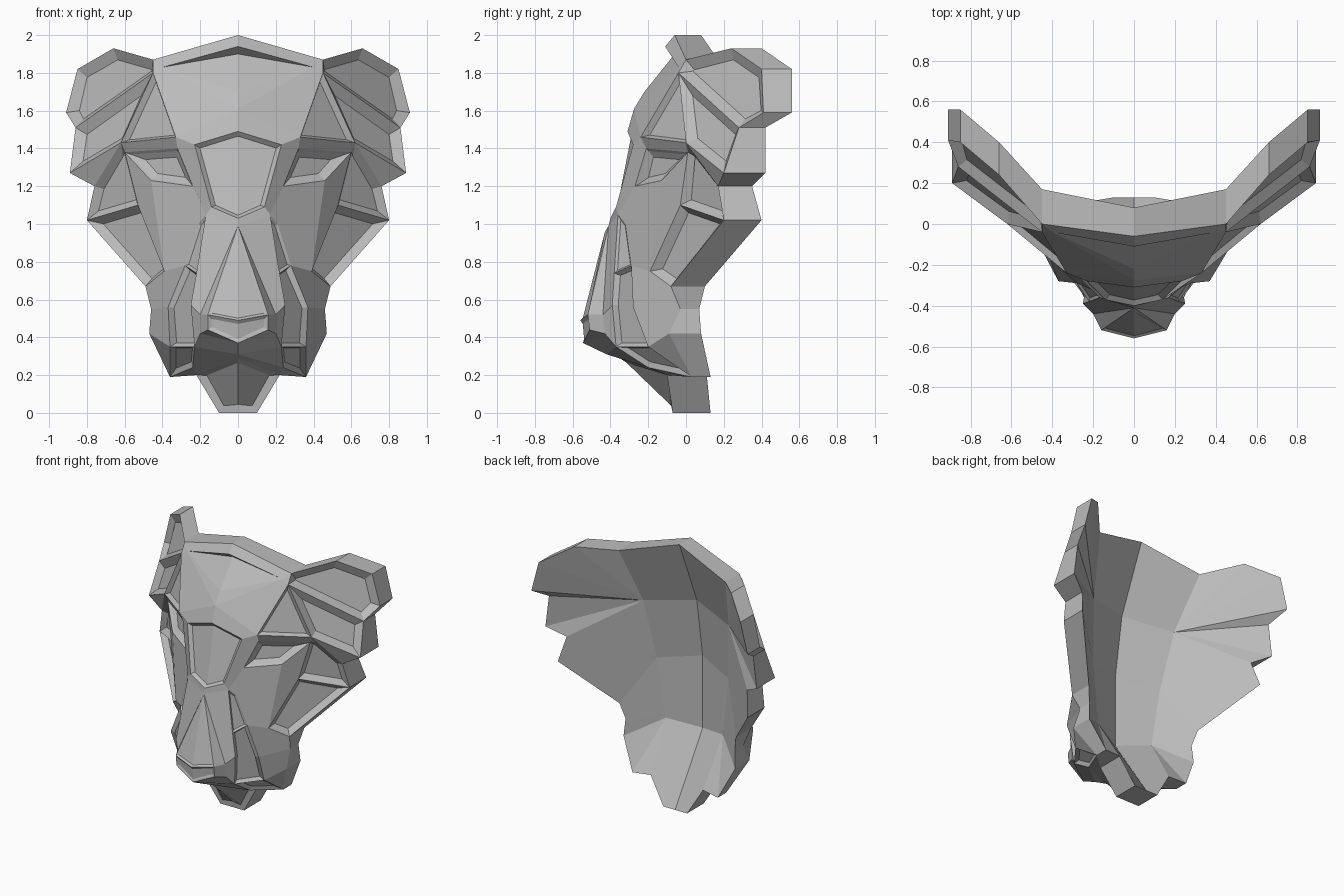
import bpy
import bmesh

if "Cube" in bpy.data.objects:
    bpy.data.objects.remove(bpy.data.objects["Cube"], do_unlink=True)

# Outline of the left half: x, front y, z, back y
outline = dict(
    crown=(0, -.06, 2, .08), crown_side=(.45, 0, 1.87, .17),
    ear_top=(.66, .24, 1.93, .4), ear_peak=(.85, .4, 1.82, .56),
    ear_tip=(.91, .41, 1.59, .56), ear_low=(.86, .28, 1.51, .42),
    ear_base=(.89, .2, 1.27, .42), notch=(.76, .17, 1.2, .35),
    cheek_out=(.8, .2, 1.02, .4), cheek_low=(.49, -.08, .67, .1),
    jaw_up=(.46, -.03, .55, .07), jaw_mid=(.47, -.09, .42, .08),
    jaw_tip=(.36, .03, .19, .13), chin_side=(.22, -.1, .2, .11),
    chin_low=(.1, -.07, 0, .13), chin=(0, -.07, 0, .13))
# Landmarks inside the outline: x, y, z
upper_face = dict(
    rim=(0, -.11, 1.94), rim_side=(.4, -.04, 1.83), groove=(0, -.06, 1.9),
    dome=(0, -.22, 1.7), fore=(0, -.275, 1.61), crest=(.45, -.04, 1.8),
    brow_mid=(0, -.31, 1.49), bridge_side=(.23, -.28, 1.42),
    bridge_edge=(.14, -.37, 1.09), bridge_low=(0, -.4, 1.03),
    brow_in=(.33, -.24, 1.46), brow_out=(.62, 0, 1.43),
    eye_top=(.32, -.21, 1.4), eye_out=(.6, .01, 1.38),
    eye_corner=(.24, -.27, 1.2), eye_low=(.46, -.13, 1.23),
    strap=(.17, -.36, 1.05), strap_out=(.21, -.32, 1))
lower_face = dict(
    cheek_mid=(.53, -.03, 1.1), cheek_point=(.39, -.19, .75),
    muzzle_top=(.22, -.38, .74), muzzle_peak=(.28, -.29, .78),
    muzzle_out=(.37, -.28, .56), muzzle_corner=(.36, -.2, .35),
    muzzle_low=(.23, -.37, .35), muzzle_in=(.25, -.39, .57),
    mouth=(0, -.42, .31), mouth_side=(.24, -.2, .24), chin_top=(0, -.35, .29))
nose = dict(
    nose_root=(0, -.41, .99), nose_side=(.2, -.44, .52), nostril=(.16, -.52, .52),
    nose_tip=(0, -.56, .49), nostril_low=(.16, -.51, .44),
    nose_wing=(.2, -.43, .42), nose_low=(0, -.545, .37))
# Hollow inside of the shell
hollow = dict(
    hollow_brow=(0, -.13, 1.5), hollow_bridge=(0, -.2, 1.05),
    hollow_mouth=(0, -.2, .5), hollow_temple=(.36, 0, 1.45),
    hollow_cheek=(.3, -.08, 1), hollow_jaw=(.24, -.1, .55))
points = {name: spot[:3] for name, spot in outline.items()}
points.update({"back_" + name: (x, back, z)
               for name, (x, y, z, back) in outline.items()})
for part in (upper_face, lower_face, nose, hollow):
    points.update(part)

# Plain facets between the recessed panels
forehead_facets = [
    "crown crown_side rim_side rim",
    "rim rim_side groove",
    "groove rim_side dome",
    "dome rim_side fore",
    "crown_side crest rim_side",
    "fore rim_side crest brow_in",
    "fore brow_in bridge_side brow_mid"]
eye_and_cheek_facets = [
    "bridge_side brow_in eye_top eye_corner strap bridge_edge",
    "brow_in brow_out eye_out eye_top",
    "brow_out ear_base notch",
    "eye_low eye_out cheek_mid cheek_point",
    "eye_corner eye_low cheek_point muzzle_peak strap_out strap"]
jaw_facets = [
    "muzzle_peak cheek_point cheek_low jaw_up muzzle_out",
    "jaw_up jaw_mid muzzle_corner muzzle_out",
    "jaw_mid jaw_tip muzzle_corner"]
nose_facets = [
    "bridge_low bridge_edge strap nose_root",
    "nose_root strap muzzle_top muzzle_in nose_side",
    "nose_side muzzle_in muzzle_low nose_wing",
    "nose_root nose_side nostril",
    "nostril nose_side nose_wing nostril_low",
    "nose_low nostril_low nose_wing",
    "nose_low nose_wing muzzle_low mouth"]
mouth_facets = [
    "mouth muzzle_low mouth_side",
    "mouth mouth_side chin_top",
    "mouth_side jaw_tip chin_side",
    "chin_top mouth_side chin_side"]
hollow_facets = [
    "back_crown back_crown_side hollow_temple hollow_brow",
    "hollow_brow hollow_temple hollow_cheek hollow_bridge",
    "hollow_bridge hollow_cheek hollow_jaw hollow_mouth",
    "hollow_mouth hollow_jaw back_chin_side back_chin_low back_chin",
    "back_notch back_cheek_out hollow_cheek hollow_temple",
    "back_cheek_out back_cheek_low hollow_cheek",
    "back_cheek_low back_jaw_up hollow_jaw hollow_cheek"]
# The hollow fans out to the ears and to the jaw
rim_names = list(outline)
for hub, first, last in (("hollow_temple", "crown_side", "notch"),
                         ("hollow_jaw", "jaw_up", "chin_side")):
    run = rim_names[rim_names.index(first):rim_names.index(last) + 1]
    hollow_facets += [f"back_{a} back_{b} {hub}" for a, b in zip(run, run[1:])]
# Outer wall joining front and hollow
wall_facets = [f"{a} {b} back_{b} back_{a}"
               for a, b in zip(rim_names, rim_names[1:])]

# Recessed panels: frame width, depth, corners
panels = dict(
    bridge=(.02, -.025, "brow_mid bridge_side bridge_edge bridge_low"),
    eye=(.012, -.012, "eye_top eye_out eye_low eye_corner"),
    brow_triangle=(.02, -.03, "crest brow_out brow_in"),
    upper_ear=(.05, -.04, "crown_side ear_top ear_peak ear_tip ear_low crest"),
    lower_ear=(.05, -.04, "crest ear_low ear_base brow_out"),
    upper_side=(.035, -.04, "brow_out notch cheek_out cheek_mid eye_out"),
    lower_side=(.035, -.045, "cheek_mid cheek_out cheek_low cheek_point"),
    strap=(.012, -.012, "strap strap_out muzzle_peak muzzle_top"),
    muzzle=(.02, -.025, "muzzle_top muzzle_peak muzzle_out muzzle_corner muzzle_low muzzle_in"),
    lip=(.025, -.02, "muzzle_low muzzle_corner jaw_tip mouth_side"),
    nose=(.015, -.01, "nose_root nostril nose_tip"),
    nose_front=(.02, -.01, "nose_tip nostril nostril_low nose_low"),
    chin=(.035, -.025, "chin_top chin_side chin_low chin"))

bm = bmesh.new()
verts = {}


def vert(name, side):
    """One shared vertex for each landmark and side."""
    x, y, z = points[name]
    key = (name, side if x else 0)
    if key not in verts:
        verts[key] = bm.verts.new((side * x, y, z))
    return verts[key]


def add_facet(names):
    """The same face on both halves."""
    return [bm.faces.new([vert(n, side) for n in names.split()[::side]])
            for side in (1, -1)]


for group in (forehead_facets, eye_and_cheek_facets, jaw_facets, nose_facets,
              mouth_facets, hollow_facets, wall_facets):
    for corners in group:
        add_facet(corners)
panel_faces = {name: add_facet(spec[2]) for name, spec in panels.items()}
bmesh.ops.recalc_face_normals(bm, faces=bm.faces[:])


def recess(faces, width, depth):
    bmesh.ops.inset_region(bm, faces=faces, thickness=width, depth=depth,
                           use_boundary=True, use_even_offset=True)


for name, (width, depth, _) in panels.items():
    recess(panel_faces[name], width, depth)
# Eye slits inside the eye panels
recess(panel_faces["eye"], .03, -.02)

grey = bpy.data.materials.new("grey")
grey.use_nodes = True
colour = (.5, .5, .5, 1)
grey.diffuse_color = colour
grey.node_tree.nodes["Principled BSDF"].inputs["Base Color"].default_value = colour

mesh = bpy.data.meshes.new("animal_mask")
bm.to_mesh(mesh)
bm.free()
mesh.materials.append(grey)
mask = bpy.data.objects.new("animal_mask", mesh)
bpy.context.collection.objects.link(mask)
